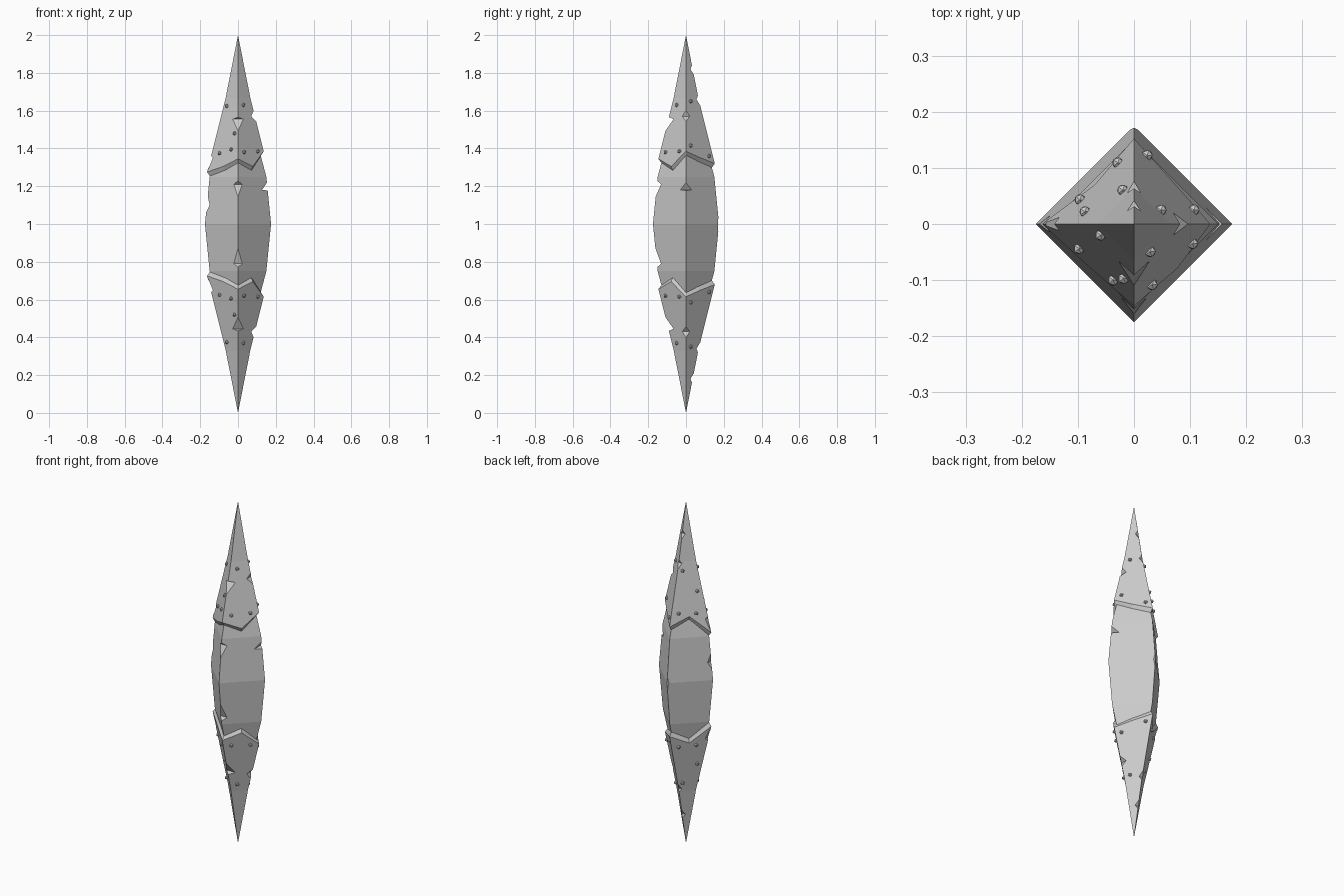
import bpy
import bmesh
from mathutils import Matrix, Vector

if "Cube" in bpy.data.objects:
    bpy.data.objects.remove(bpy.data.objects["Cube"])

# One plain grey stone-like metal for everything
grey = bpy.data.materials.new("grey")
grey.use_nodes = True
grey.diffuse_color = (0.6, 0.6, 0.6, 1)
grey.node_tree.nodes["Principled BSDF"].inputs["Base Color"].default_value = (0.6, 0.6, 0.6, 1)

# Eight directions round the square section: corners and face middles
DIRS = [Vector(d) for d in ((1, 0), (.5, .5), (0, 1), (-.5, .5),
                            (-1, 0), (-.5, -.5), (0, -1), (.5, -.5))]
MIDDLE = 1.0


def core_radius(z):
    h = abs(z - MIDDLE)
    return 0.175 - 0.1 * h if h < 0.25 else 0.15 - 0.267 * (h - 0.25)


def cap_radius(z):
    h = abs(z - MIDDLE)
    return 0.065 + 0.25 * (0.67 - h) if h < 0.67 else 0.065 * (1 - h) / 0.33


def finish(bm, name):
    bmesh.ops.recalc_face_normals(bm, faces=bm.faces)
    mesh = bpy.data.meshes.new(name)
    bm.to_mesh(mesh)
    bm.free()
    mesh.materials.append(grey)
    obj = bpy.data.objects.new(name, mesh)
    bpy.context.collection.objects.link(obj)
    return obj


def stack(name, rings, start, end):
    """Skin rings of points, closing each end on a single point."""
    bm = bmesh.new()
    loops = [[bm.verts.new(p) for p in ring] for ring in rings]
    n = len(loops[0])
    for a, b in zip(loops, loops[1:]):
        for i in range(n):
            j = (i + 1) % n
            bm.faces.new((a[i], a[j], b[j], b[i]))
    for loop, z in ((loops[0], start), (loops[-1], end)):
        tip = bm.verts.new((0, 0, z))
        for i in range(n):
            bm.faces.new((loop[i], loop[(i + 1) % n], tip))
    return finish(bm, name)


def chip(obj, notches, side=1):
    """Cut V-shaped chips: direction, height, depth, rise above, drop below."""
    radius = core_radius if obj.name == "core" else cap_radius
    bm = bmesh.new()
    for k, z, depth, up, down in notches:
        out = DIRS[k].to_3d()
        across = Vector((-out.y, out.x, 0)) * 0.1
        r = radius(z) - depth
        profile = ((r, z), (r + 2 * depth, z + 2 * up), (r + 2 * depth, z - 2 * down))
        ends = []
        for s in (-1, 1):
            ends.append([bm.verts.new(out * pr + across * s +
                                      Vector((0, 0, MIDDLE + side * (pz - MIDDLE))))
                         for pr, pz in profile])
            bm.faces.new(ends[-1])
        for i in range(3):
            j = (i + 1) % 3
            bm.faces.new((ends[0][i], ends[0][j], ends[1][j], ends[1][i]))
    cutter = finish(bm, "chip_cutter")
    cutter.hide_render = True
    mod = obj.modifiers.new("chips", "BOOLEAN")
    mod.operation = "DIFFERENCE"
    mod.solver = "EXACT"
    mod.object = cutter
    bpy.context.view_layer.objects.active = obj
    bpy.ops.object.modifier_apply(modifier=mod.name)
    bpy.data.objects.remove(cutter)


# Central four-sided core
levels = (0.6, 0.75, 1.0, 1.25, 1.4)
core = stack("core", [[(*(d * core_radius(z)), z) for d in DIRS[::2]] for z in levels],
             levels[0], levels[-1])
chip(core, [(6, 1.21, .022, .02, .05), (6, .79, .022, .06, .02),
            (0, 1.18, .03, .045, .002), (4, 1.1, .015, .07, .03),
            (2, 1.0, .007, .07, .1)])

# Pointed end caps with a zigzag, chamfered rim
RIM = (1.385, 1.352, 1.32, 1.37, 1.275, 1.305, 1.345, 1.305)
CAP_CHIPS = [(6, 1.555, .028, .012, .04), (0, 1.57, .02, .05, .02),
             (2, 1.82, .012, .03, .02), (2, 1.66, .012, .03, .02),
             (4, 1.35, .012, .015, .03)]
for side, name in ((1, "upper_cap"), (-1, "lower_cap")):
    def place(d, r, z):
        return (d.x * r, d.y * r, MIDDLE + side * (z - MIDDLE))
    inner = [place(d, core_radius(z - .025) - .004, z - .025) for d, z in zip(DIRS, RIM)]
    rim = [place(d, cap_radius(z), z) for d, z in zip(DIRS, RIM)]
    neck = [place(d, cap_radius(1.67), 1.67) for d in DIRS]
    cap = stack(name, [inner, rim, neck], MIDDLE + side * .33, MIDDLE + side)
    chip(cap, CAP_CHIPS, side)

# Studs: x side, y side, share of the way towards the x corner, height
STUDS = [(-1, 1, .21, 1.39), (-1, 1, .69, 1.385), (-1, 1, .25, 1.62), (-1, 1, .8, 1.505),
         (1, 1, .16, 1.36), (1, 1, .66, 1.65), (1, 1, .81, 1.415),
         (-1, -1, .69, 1.375), (-1, -1, .75, 1.625), (-1, -1, .27, 1.395), (-1, -1, .16, 1.48),
         (1, -1, .37, 1.63), (1, -1, .75, 1.385), (1, -1, .23, 1.38)]
bm = bmesh.new()
for sx, sy, t, z in STUDS:
    r = cap_radius(z) + .003
    for side in (1, -1):
        spot = Matrix.Translation((sx * t * r, sy * (1 - t) * r, MIDDLE + side * (z - MIDDLE)))
        bmesh.ops.create_icosphere(bm, subdivisions=1, radius=.011, matrix=spot)
finish(bm, "studs")
